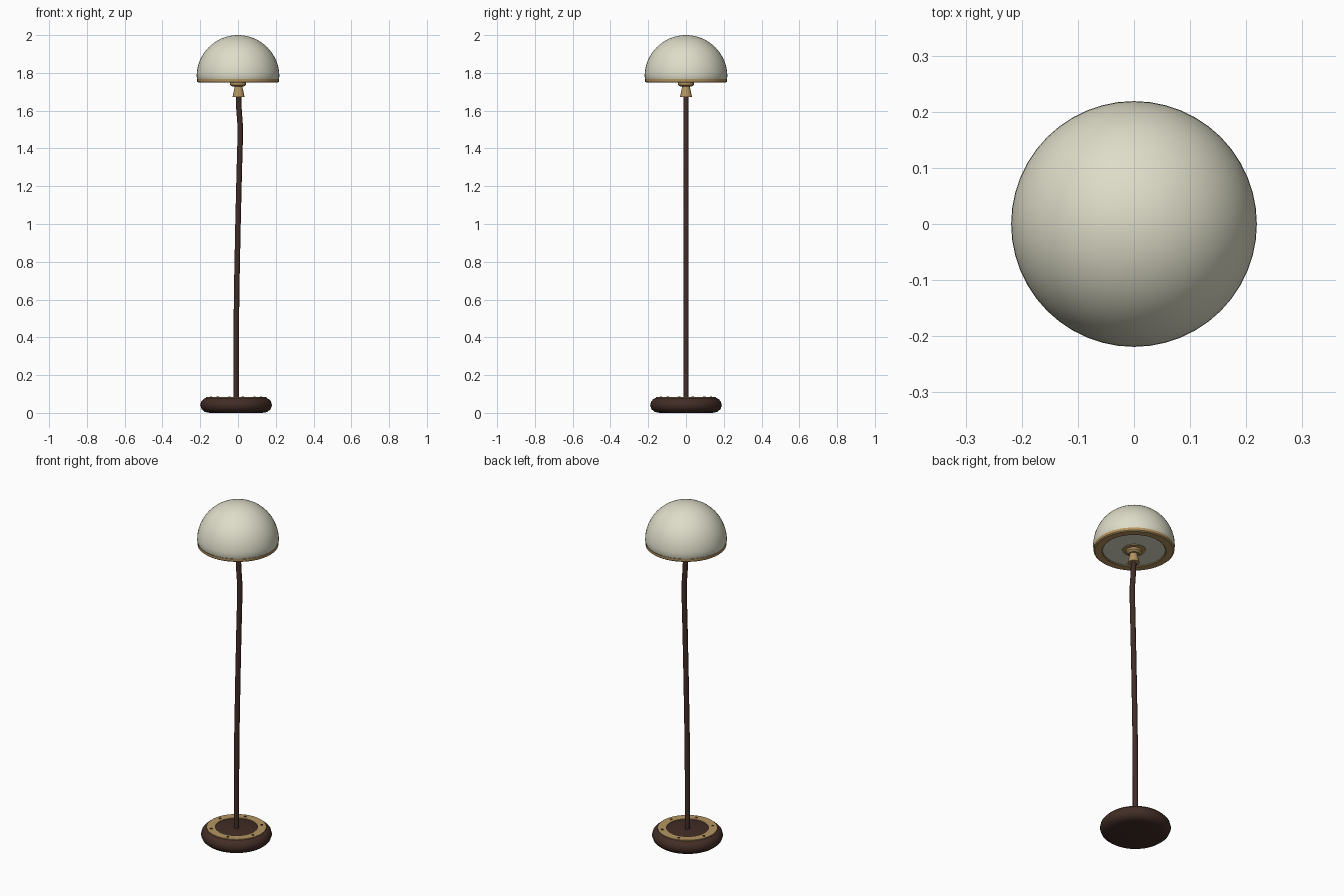
import bpy, bmesh, math
from mathutils import Vector

if "Cube" in bpy.data.objects:
    bpy.data.objects.remove(bpy.data.objects["Cube"])


def material(name, rgb):
    m = bpy.data.materials.new(name)
    m.diffuse_color = (*rgb, 1)
    m.use_nodes = True
    m.node_tree.nodes["Principled BSDF"].inputs["Base Color"].default_value = m.diffuse_color
    return m


CREAM = material("cream_glass", (0.73, 0.72, 0.58))
BRASS = material("aged_brass", (0.46, 0.30, 0.12))
WOOD = material("dark_brown", (0.055, 0.026, 0.019))


def finish(name, bm, mat, angle=35):
    bmesh.ops.remove_doubles(bm, verts=bm.verts, dist=1e-5)
    bmesh.ops.recalc_face_normals(bm, faces=bm.faces)
    me = bpy.data.meshes.new(name)
    bm.to_mesh(me)
    bm.free()
    me.materials.append(mat)
    ob = bpy.data.objects.new(name, me)
    bpy.context.collection.objects.link(ob)
    bpy.ops.object.select_all(action='DESELECT')
    bpy.context.view_layer.objects.active = ob
    ob.select_set(True)
    bpy.ops.object.shade_smooth_by_angle(angle=math.radians(angle))
    return ob


def lathe(name, profile, mat, x=0.0, y=0.0, steps=48, closed=False):
    """Spin an (r, z) profile about a vertical axis at x, y."""
    bm = bmesh.new()
    vs = [bm.verts.new((x + r, y, z)) for r, z in profile]
    edges = [bm.edges.new(p) for p in zip(vs, vs[1:])]
    if closed:
        edges.append(bm.edges.new((vs[-1], vs[0])))
    bmesh.ops.spin(bm, geom=vs + edges, cent=(x, y, 0), axis=(0, 0, 1),
                   angle=2 * math.pi, steps=steps)
    return finish(name, bm, mat)


BX = -0.01  # the foot sits slightly off the shade axis

# Rounded foot with a brass inlay ring and studs
lathe("base", [(0, 0), (0.14, 0), (0.165, 0.005), (0.182, 0.019), (0.19, 0.04),
               (0.185, 0.06), (0.172, 0.074), (0.158, 0.08), (0, 0.08)], WOOD, x=BX)
lathe("base_ring", [(0.113, 0.078), (0.16, 0.078), (0.16, 0.084), (0.113, 0.084)],
      BRASS, x=BX, closed=True)
for i in range(6):
    a = math.radians(45 + 60 * i)
    lathe("base_stud", [(0, 0.087), (0.005, 0.0865), (0.008, 0.083)], WOOD,
          x=BX + 0.137 * math.cos(a), y=0.137 * math.sin(a), steps=10)

# Gently bent pole: rings swept along a path
path = [(-0.01, 0.075), (-0.01, 0.35), (-0.007, 0.65), (0.0, 1.0), (0.006, 1.25),
        (0.011, 1.43), (0.011, 1.53), (0.005, 1.61), (0.002, 1.69)]
bm = bmesh.new()
rings = []
for px, pz in path:
    rings.append([bm.verts.new(Vector((px, 0, pz)) + 0.0145 * Vector(
        (math.cos(2 * math.pi * k / 16), math.sin(2 * math.pi * k / 16), 0)))
        for k in range(16)])
for a, b in zip(rings, rings[1:]):
    for k in range(16):
        bm.faces.new((a[k], a[(k + 1) % 16], b[(k + 1) % 16], b[k]))
bm.faces.new(rings[0])
bm.faces.new(rings[-1])
finish("pole", bm, WOOD)

# Flared brass socket and stepped collar
lathe("socket", [(0, 1.672), (0.032, 1.672), (0.02, 1.728), (0, 1.728)], BRASS, x=0.003)
lathe("collar", [(0, 1.727), (0.03, 1.727), (0.042, 1.737), (0.042, 1.748),
                 (0.063, 1.75), (0.063, 1.758), (0, 1.758)], BRASS)

# Diffuser plate, brass rim and dome shade
lathe("diffuser", [(0, 1.754), (0.18, 1.754), (0.18, 1.76), (0, 1.76)], CREAM)
lathe("shade_rim", [(0.168, 1.751), (0.172, 1.748), (0.21, 1.748), (0.216, 1.753),
                    (0.217, 1.768), (0.168, 1.768)], BRASS, closed=True)
dome = [(0.214, 1.766)]
for i in range(17):
    t = math.pi / 2 * i / 16
    dome.append((0.219 * math.cos(t) if i < 16 else 0, 1.781 + 0.219 * math.sin(t)))
lathe("dome_shade", dome, CREAM)
